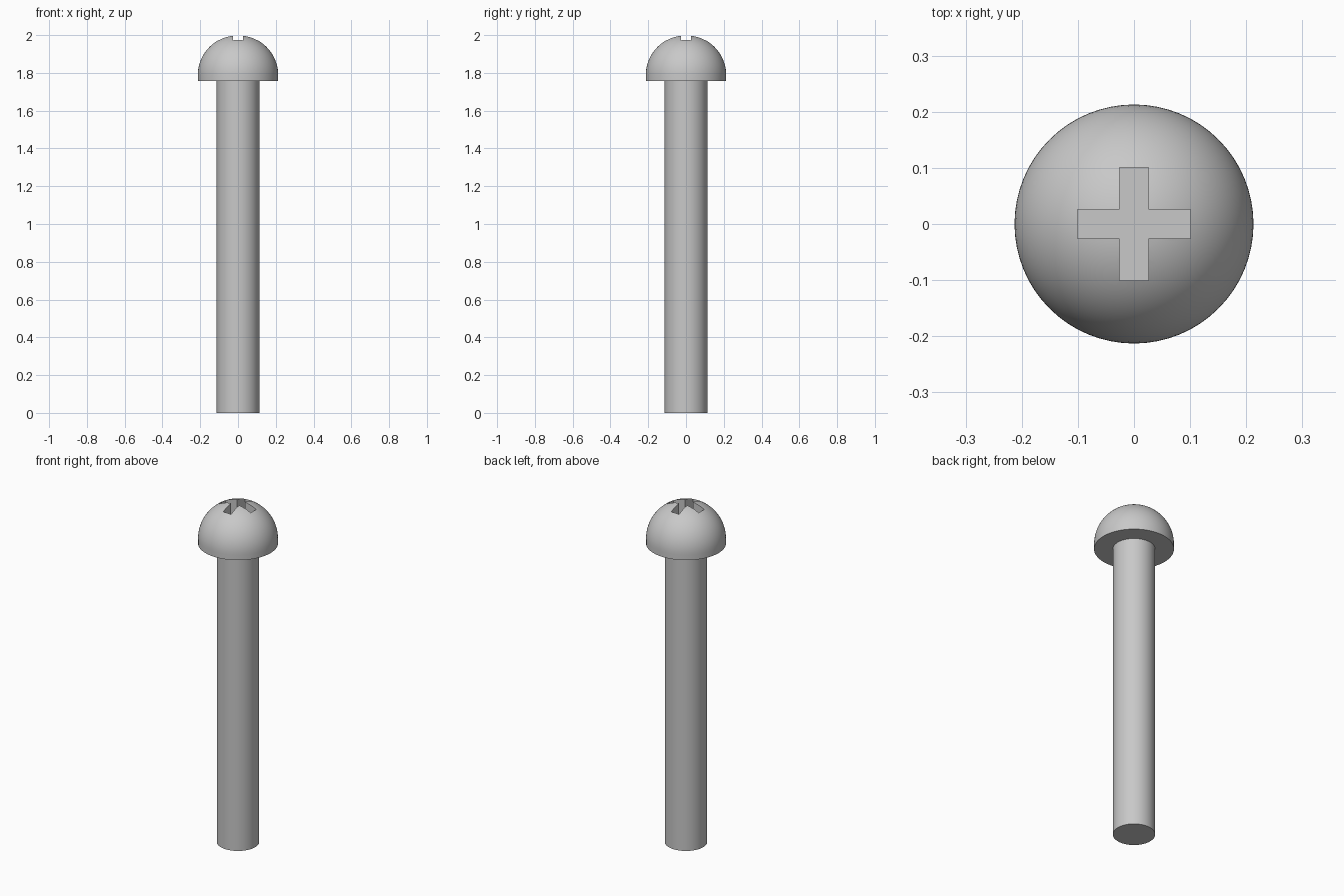
import bpy, bmesh
from math import sin, cos, pi, radians

SIDES = 64
HEAD_R, SHAFT_R = 0.213, 0.113
HEAD_BASE, DOME_BASE = 1.757, 1.787
SLOT_HALF, SLOT_REACH, SLOT_FLOOR = 0.026, 0.101, 1.9

cube = bpy.data.objects.get("Cube")
if cube:
    bpy.data.objects.remove(cube, do_unlink=True)

steel = bpy.data.materials.new("grey steel")
steel.use_nodes = True
colour = (0.58, 0.58, 0.58, 1)
steel.diffuse_color = colour
steel.node_tree.nodes["Principled BSDF"].inputs["Base Color"].default_value = colour


def add_object(name, bm):
    bmesh.ops.recalc_face_normals(bm, faces=bm.faces)
    mesh = bpy.data.meshes.new(name)
    bm.to_mesh(mesh)
    bm.free()
    mesh.materials.append(steel)
    obj = bpy.data.objects.new(name, mesh)
    bpy.context.collection.objects.link(obj)
    return obj


def lathe(name, profile):
    """Revolve (radius, height) points around the z axis."""
    bm = bmesh.new()
    verts = [bm.verts.new((r, 0, z)) for r, z in profile]
    edges = [bm.edges.new(pair) for pair in zip(verts, verts[1:])]
    bmesh.ops.spin(bm, geom=verts + edges, cent=(0, 0, 0), axis=(0, 0, 1),
                   angle=2 * pi, steps=SIDES, use_merge=True)
    bmesh.ops.remove_doubles(bm, verts=bm.verts, dist=1e-5)
    return add_object(name, bm)


def select_only(obj):
    bpy.ops.object.select_all(action='DESELECT')
    obj.select_set(True)
    bpy.context.view_layer.objects.active = obj


# Shaft: plain round rod
shaft = lathe("shaft", [(0, 0), (SHAFT_R, 0), (SHAFT_R, HEAD_BASE), (0, HEAD_BASE)])

# Head: short straight rim under a hemispherical dome
steps = 20
arc = [(HEAD_R * cos(i / steps * pi / 2), DOME_BASE + HEAD_R * sin(i / steps * pi / 2))
       for i in range(steps)]
head = lathe("head", [(0, HEAD_BASE), (HEAD_R, HEAD_BASE)] + arc + [(0, DOME_BASE + HEAD_R)])

# Cross-shaped driver recess, made from one arm outline turned four times
bm = bmesh.new()
arm = [(SLOT_REACH, -SLOT_HALF), (SLOT_REACH, SLOT_HALF), (SLOT_HALF, SLOT_HALF)]
outline = []
for turn in range(4):
    outline += arm
    arm = [(-y, x) for x, y in arm]
floor = bm.faces.new([bm.verts.new((x, y, SLOT_FLOOR)) for x, y in outline])
raised = bmesh.ops.extrude_face_region(bm, geom=[floor], use_keep_orig=True)
bmesh.ops.translate(bm, vec=(0, 0, 0.2),
                    verts=[v for v in raised["geom"] if isinstance(v, bmesh.types.BMVert)])
cutter = add_object("recess_cutter", bm)
cutter.hide_render = True

select_only(head)
cut = head.modifiers.new("recess", 'BOOLEAN')
cut.operation = 'DIFFERENCE'
cut.solver = 'EXACT'
cut.object = cutter
bpy.ops.object.modifier_apply(modifier=cut.name)
bpy.data.objects.remove(cutter, do_unlink=True)

# Smooth round surfaces with crisp rims
for part in (shaft, head):
    select_only(part)
    bpy.ops.object.shade_smooth_by_angle(angle=radians(30))
